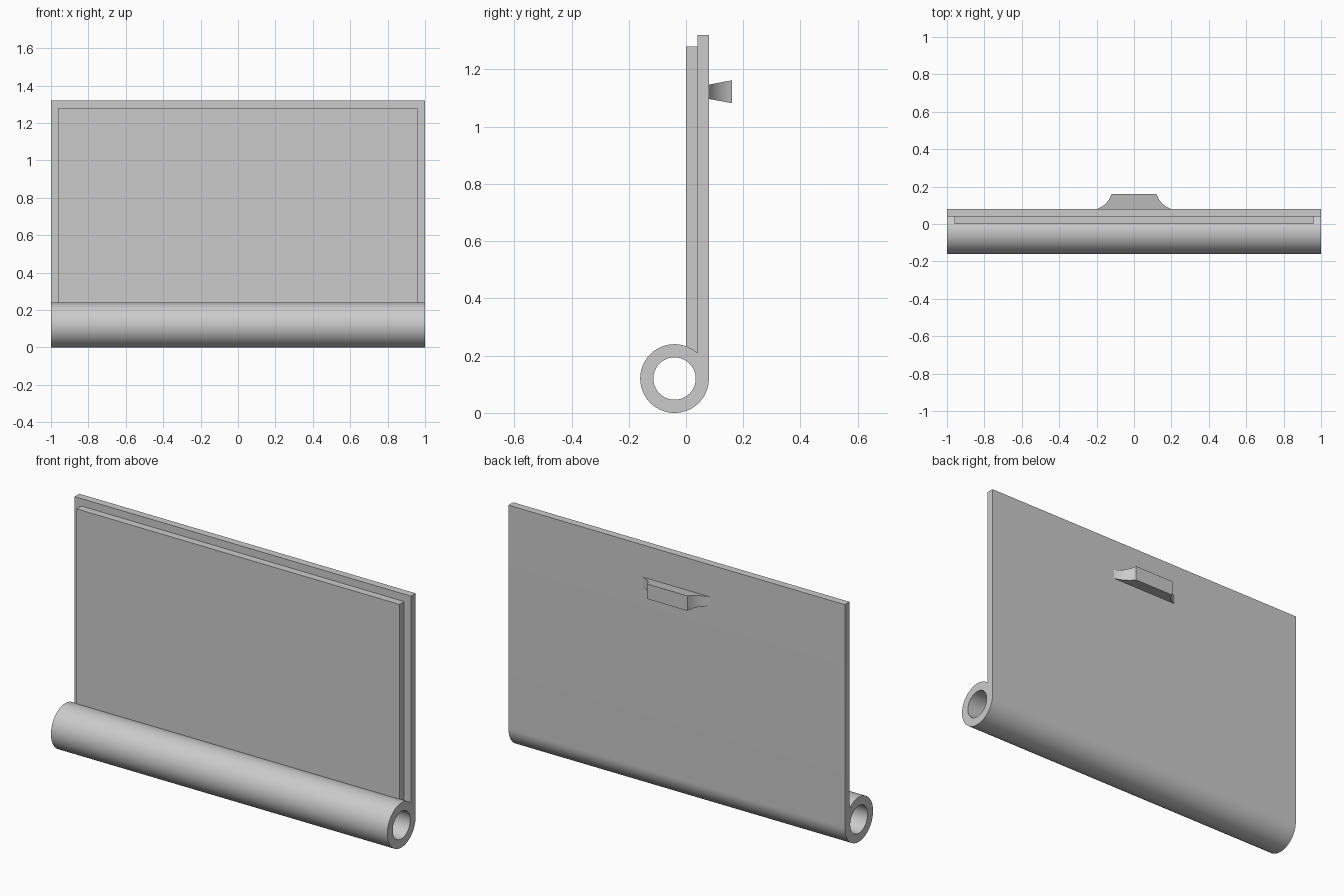
import bpy, bmesh, math
from mathutils import Matrix

cube = bpy.data.objects.get("Cube")
if cube:
    bpy.data.objects.remove(cube, do_unlink=True)

grey = bpy.data.materials.new("plain_grey")
grey.use_nodes = True
grey.diffuse_color = (0.6, 0.6, 0.6, 1)
grey.node_tree.nodes["Principled BSDF"].inputs["Base Color"].default_value = (0.6, 0.6, 0.6, 1)

# Local x, y, z become world y, z, x
SIDEWAYS = Matrix(((0, 0, 1, 0), (1, 0, 0, 0), (0, 1, 0, 0), (0, 0, 0, 1)))


def finish(name, bm):
    bmesh.ops.remove_doubles(bm, verts=bm.verts, dist=0.0001)
    bmesh.ops.recalc_face_normals(bm, faces=bm.faces)
    mesh = bpy.data.meshes.new(name)
    bm.to_mesh(mesh)
    bm.free()
    mesh.materials.append(grey)
    obj = bpy.data.objects.new(name, mesh)
    bpy.context.collection.objects.link(obj)
    bpy.ops.object.select_all(action='DESELECT')
    obj.select_set(True)
    bpy.context.view_layer.objects.active = obj
    bpy.ops.object.shade_smooth_by_angle(angle=math.radians(25))
    return obj


def arc(cx, cy, radius, start, end, steps):
    angles = [start + (end - start) * i / steps for i in range(steps + 1)]
    return [(cx + radius * math.cos(a), cy + radius * math.sin(a)) for a in angles]


def extrude_outlines(name, outlines, half_width):
    """Fill closed outlines (inner ones cut holes) and extrude them along x."""
    curve = bpy.data.curves.new(name + "_profile", 'CURVE')
    curve.dimensions = '2D'
    curve.fill_mode = 'BOTH'
    curve.extrude = half_width
    for points in outlines:
        spline = curve.splines.new('POLY')
        spline.points.add(len(points) - 1)
        for point, (u, v) in zip(spline.points, points):
            point.co = (u, v, 0, 1)
        spline.use_cyclic_u = True
    helper = bpy.data.objects.new(name + "_profile", curve)
    bpy.context.collection.objects.link(helper)
    bpy.context.view_layer.update()
    bm = bmesh.new()
    bm.from_mesh(helper.to_mesh())
    helper.to_mesh_clear()
    bpy.data.objects.remove(helper, do_unlink=True)
    bm.transform(SIDEWAYS)
    return finish(name, bm)


# Back plate that rolls into a hollow tube along its lower edge
TUBE_Y, TUBE_Z, OUTER, INNER = -0.04, 0.12, 0.12, 0.074
meet = math.acos((0.04 - TUBE_Y) / OUTER)
roll = arc(TUBE_Y, TUBE_Z, OUTER, meet, 2 * math.pi, 72)
bore = arc(TUBE_Y, TUBE_Z, INNER, 0, 2 * math.pi, 64)[:-1]
extrude_outlines("rolled_back_plate", [roll + [(0.08, 1.32), (0.04, 1.32)], bore], 1.0)

# Raised front panel, its foot sunk into the tube wall
extrude_outlines("front_panel", [[(0, 0.205), (0.05, 0.205), (0.05, 1.28), (0, 1.28)]], 0.96)

# Flared pull handle: concave ends, growing taller away from the plate
bm = bmesh.new()
right_end = arc(0.24, 0.2, 0.1265, math.radians(251.5), math.radians(198.5), 10)
outline = right_end + [(-x, y) for x, y in reversed(right_end)]
rings = []
for side in (-1, 1):
    rings.append([bm.verts.new((x, y, 1.122 + side * (0.025 + 0.015 * (y - 0.08) / 0.08)))
                  for x, y in outline])
bottom, top = rings
last = len(right_end) - 1
for i in range(len(outline)):
    j = (i + 1) % len(outline)
    bm.faces.new((bottom[i], bottom[j], top[j], top[i]))
for ring in rings:
    bm.faces.new(ring)
finish("pull_handle", bm)
